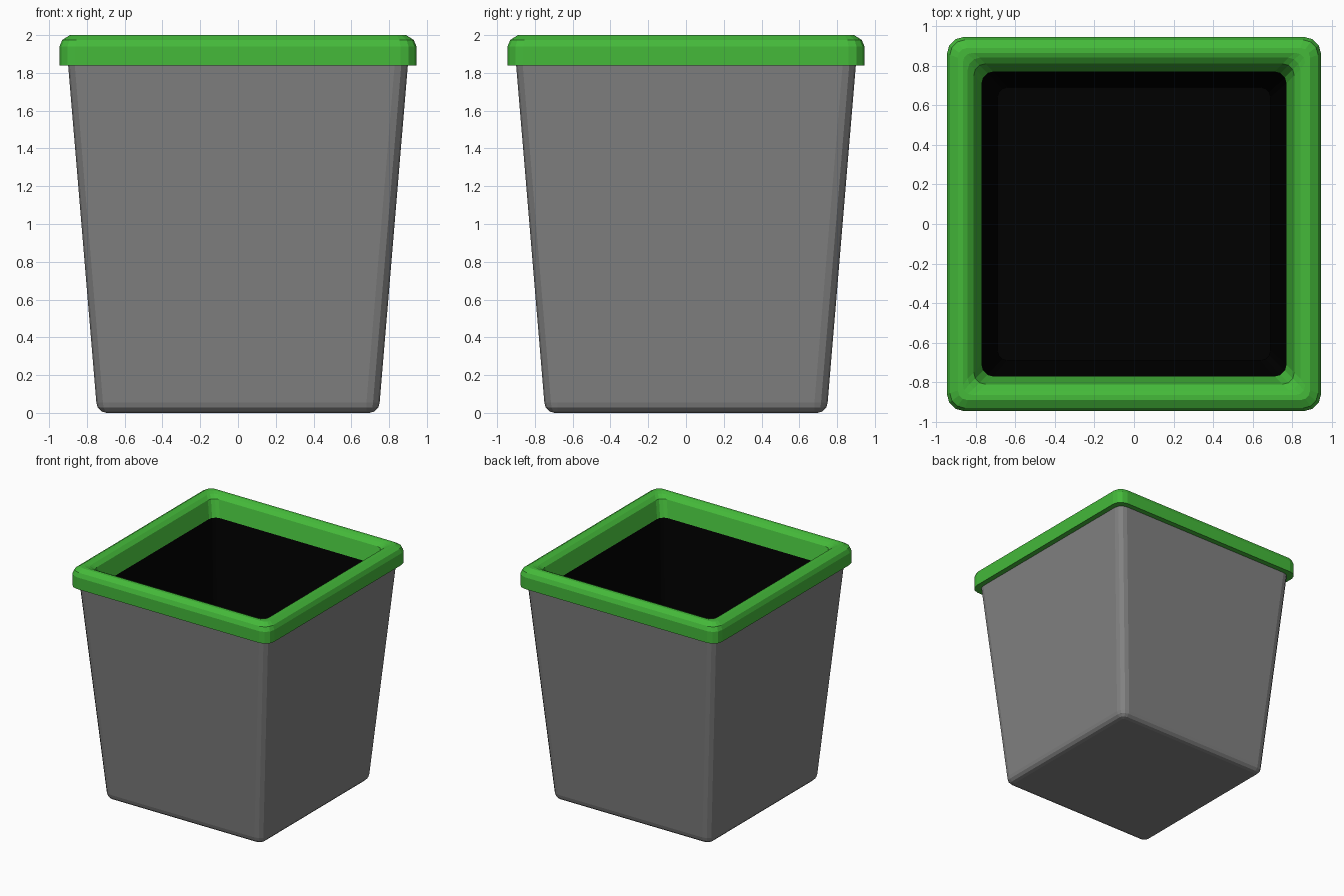
import bpy, bmesh, math

if "Cube" in bpy.data.objects:
    bpy.data.objects.remove(bpy.data.objects["Cube"])

SEG = 3  # facets per rounded corner


def ring(bm, half, z, r):
    """Rounded-square loop of vertices."""
    verts = []
    for q in range(4):
        mid = math.radians(45 + 90 * q)
        cx = math.copysign(half - r, math.cos(mid))
        cy = math.copysign(half - r, math.sin(mid))
        for i in range(SEG + 1):
            a = math.radians(90 * q + 90 * i / SEG)
            verts.append(bm.verts.new((cx + r * math.cos(a), cy + r * math.sin(a), z)))
    return verts


def loft(name, profile, color, cap_first=False, closed=False, flip=False):
    """Skin rounded-square loops given as (half width, z, corner radius)."""
    bm = bmesh.new()
    rings = [ring(bm, *p) for p in profile]
    pairs = list(zip(rings, rings[1:]))
    if closed:
        pairs.append((rings[-1], rings[0]))
    for a, b in pairs:
        n = len(a)
        for i in range(n):
            j = (i + 1) % n
            bm.faces.new((a[i], a[j], b[j], b[i]))
    if cap_first:
        bm.faces.new(rings[0][::-1])
    if flip:
        bmesh.ops.reverse_faces(bm, faces=bm.faces[:])
    mesh = bpy.data.meshes.new(name)
    bm.to_mesh(mesh)
    bm.free()
    obj = bpy.data.objects.new(name, mesh)
    bpy.context.collection.objects.link(obj)
    mat = bpy.data.materials.new(name + "_colour")
    mat.diffuse_color = color
    mat.use_nodes = True
    mat.node_tree.nodes["Principled BSDF"].inputs["Base Color"].default_value = mat.diffuse_color
    mesh.materials.append(mat)
    return obj


# Tapered body with a rounded foot
foot = []
for i in range(SEG + 1):
    t = math.radians(-90 + 90 * i / SEG)
    inset = 0.055 * (1 - math.cos(t))
    foot.append((0.75 - inset, 0.055 + 0.055 * math.sin(t), 0.07 - inset))
loft("bin_body", foot + [(0.90, 1.85, 0.07)], (0.223, 0.223, 0.223, 1), cap_first=True)

# Dark hollow interior
loft("bin_interior", [(0.69, 0.06, 0.05), (0.77, 1.83, 0.06)],
     (0, 0, 0, 1), cap_first=True, flip=True)

# Green rim: rounded outer edge, crowned top, sloping inner wall
rim = [(0.77, 1.82, 0.06), (0.90, 1.84, 0.07), (0.945, 1.84, 0.085),
       (0.945, 1.94, 0.085), (0.93, 1.975, 0.075), (0.89, 2.0, 0.05),
       (0.865, 2.0, 0.05), (0.84, 1.99, 0.06), (0.81, 1.965, 0.06)]
loft("bin_rim", rim, (0.058, 0.486, 0.042, 1), closed=True)
